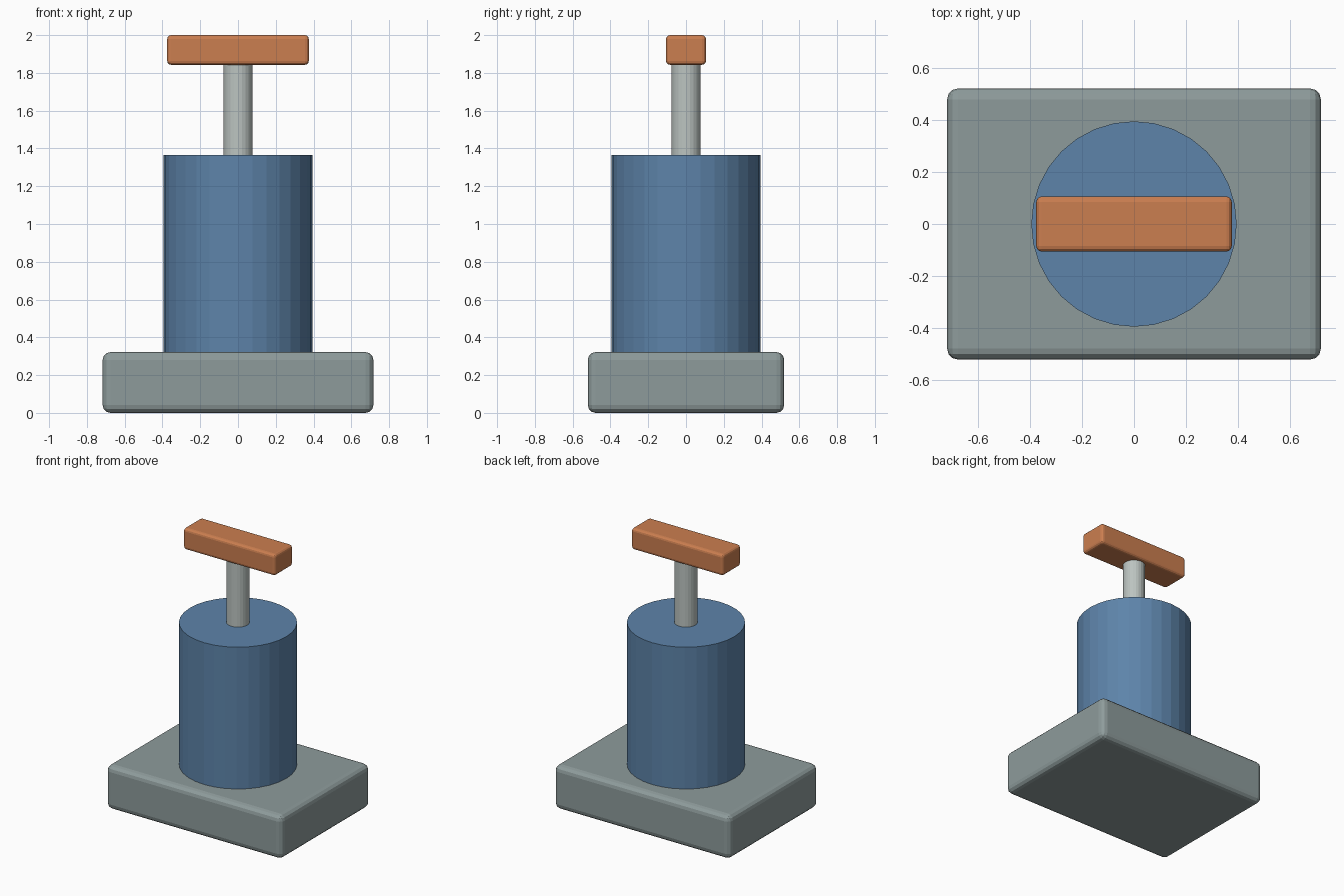
import bpy

if "Cube" in bpy.data.objects:
    bpy.data.objects.remove(bpy.data.objects["Cube"])


def material(name, rgb):
    m = bpy.data.materials.new(name)
    m.diffuse_color = (*rgb, 1)
    m.use_nodes = True
    m.node_tree.nodes["Principled BSDF"].inputs["Base Color"].default_value = m.diffuse_color
    return m


grey = material("base grey", (0.27, 0.33, 0.33))
blue = material("body blue", (0.11, 0.23, 0.40))
silver = material("rod silver", (0.50, 0.55, 0.53))
orange = material("handle orange", (0.60, 0.21, 0.08))


def box(name, size, z0, bevel, mat):
    bpy.ops.mesh.primitive_cube_add(size=1, location=(0, 0, z0 + size[2] / 2))
    o = bpy.context.object
    o.name = name
    o.scale = size
    bpy.ops.object.transform_apply(location=False, rotation=False, scale=True)
    mod = o.modifiers.new("bevel", 'BEVEL')
    mod.width = bevel
    mod.segments = 3
    o.data.materials.append(mat)


def cylinder(name, r, z0, z1, sides, mat):
    bpy.ops.mesh.primitive_cylinder_add(vertices=sides, radius=r, depth=z1 - z0,
                                        location=(0, 0, (z0 + z1) / 2))
    o = bpy.context.object
    o.name = name
    o.data.materials.append(mat)


# Rounded base block, pump body, plunger rod and cross handle
box("base", (1.434, 1.04, 0.322), 0, 0.042, grey)
cylinder("body", 0.394, 0.3, 1.366, 32, blue)
cylinder("plunger_rod", 0.077, 1.34, 1.86, 24, silver)
box("handle", (0.75, 0.212, 0.157), 1.843, 0.021, orange)
